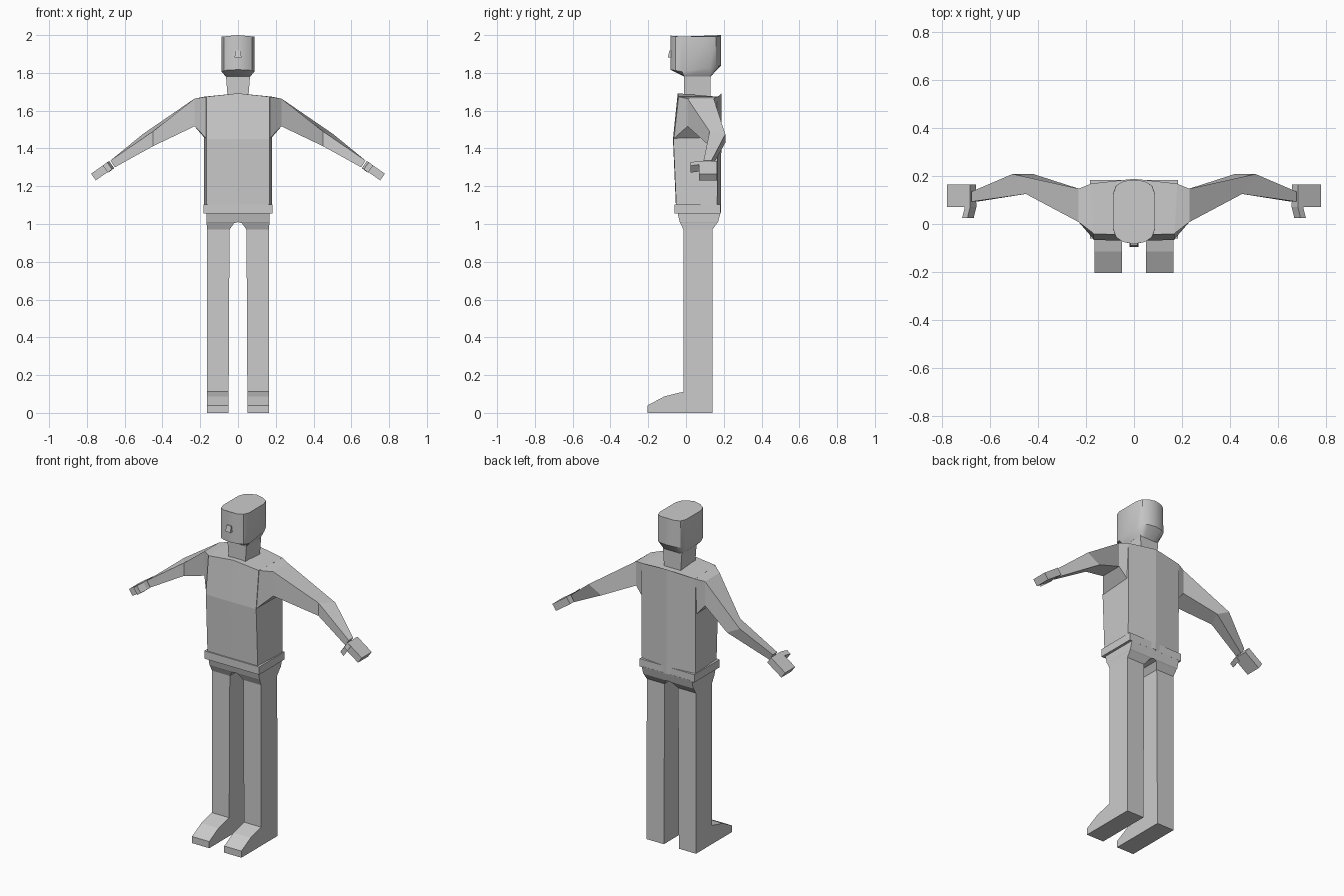
import bpy, bmesh, math

if "Cube" in bpy.data.objects:
    bpy.data.objects.remove(bpy.data.objects["Cube"])

grey = bpy.data.materials.new("plain grey")
grey.diffuse_color = (0.6, 0.6, 0.6, 1)
grey.use_nodes = True
grey.node_tree.nodes["Principled BSDF"].inputs["Base Color"].default_value = grey.diffuse_color


def loft(name, rings, mirror=False):
    """Skin a row of equal-length point rings and cap both ends."""
    bm = bmesh.new()
    vs = [[bm.verts.new(p) for p in r] for r in rings]
    n = len(rings[0])
    for a, b in zip(vs, vs[1:]):
        for i in range(n):
            j = (i + 1) % n
            bm.faces.new((a[i], a[j], b[j], b[i]))
    bm.faces.new(vs[0][::-1])
    bm.faces.new(vs[-1])
    bmesh.ops.remove_doubles(bm, verts=bm.verts, dist=0.0005)
    bmesh.ops.recalc_face_normals(bm, faces=bm.faces)
    me = bpy.data.meshes.new(name)
    bm.to_mesh(me)
    bm.free()
    me.materials.append(grey)
    ob = bpy.data.objects.new(name, me)
    bpy.context.collection.objects.link(ob)
    if mirror:
        ob.modifiers.new("mirror", "MIRROR").use_mirror_merge = False
    return ob


def rect(x0, x1, y0, y1, z):
    return [(x0, y0, z), (x1, y0, z), (x1, y1, z), (x0, y1, z)]


def slab(xz_top, xz_bottom, y0, y1):
    """Upright cross-section of a limb, tilted in the x-z plane."""
    (xt, zt), (xb, zb) = xz_top, xz_bottom
    return [(xt, y0, zt), (xb, y0, zb), (xb, y1, zb), (xt, y1, zt)]


# Torso: flat chest, shallow ridge down the back, sloping shoulders
def torso_ring(z, front, back, drop=0.0):
    w = 0.168
    return [(-w, front, z - drop), (0, front - 0.002, z), (w, front, z - drop),
            (w + 0.012, back - 0.02, z - drop), (0, back, z),
            (-w - 0.012, back - 0.02, z - drop)]


loft("torso", [torso_ring(1.06, -0.05, 0.185), torso_ring(1.45, -0.067, 0.187),
               torso_ring(1.692, -0.042, 0.188, 0.018)])
loft("belt", [rect(-0.183, 0.183, -0.06, 0.182, z) for z in (1.055, 1.102)])

# Neck
loft("neck", [rect(-0.055, 0.055, -0.01, 0.13, 1.67),
              rect(-0.064, 0.064, -0.01, 0.13, 1.79)])

# Head: rounded block narrowing under the jaw
half = [(0, -0.083), (0.045, -0.075), (0.075, -0.055), (0.088, -0.02),
        (0.088, 0.125), (0.075, 0.16), (0.045, 0.178), (0, 0.184)]
outline = half + [(-x, y) for x, y in half[-2:0:-1]]


def jaw(y):
    return 1.803 + (0.17 * max(0, -y) + 0.2 * max(0, y - 0.01))


head = loft("head", [
    [(x * 0.72, min(max(y, -0.01), 0.13), 1.78) for x, y in outline],
    [(x, y, jaw(y)) for x, y in outline],
    [(x * 0.99, y, 1.992 + 0.008 * (1 - abs(x) / 0.09)) for x, y in outline]])
bpy.context.view_layer.objects.active = head
head.select_set(True)
bpy.ops.object.shade_smooth_by_angle(angle=math.radians(35))

loft("nose", [rect(-0.018, 0.018, -0.096, -0.07, 1.882),
              rect(-0.014, 0.014, -0.088, -0.07, 1.918)])

# Arms: shoulder, upper arm, elbow and wrist sections
loft("arm", [
    [(0.165, -0.042, 1.674), (0.165, -0.067, 1.45),
     (0.172, 0.155, 1.45), (0.178, 0.168, 1.674)],
    slab((0.23, 1.664), (0.23, 1.517), 0.008, 0.147),
    [(0.45, 0.125, 1.49), (0.45, 0.125, 1.412),
     (0.42, 0.208, 1.43), (0.505, 0.208, 1.475)],
    slab((0.675, 1.336), (0.652, 1.3), 0.093, 0.135)], True)
loft("hand", [slab((0.683, 1.333), (0.658, 1.297), 0.07, 0.165),
              slab((0.778, 1.266), (0.753, 1.231), 0.07, 0.165)], True)


# Thumbs point forward and slightly outward
def thumb_ring(x, y, z):
    return [(x, y, z), (x + 0.026, y, z + 0.037),
            (x + 0.048, y, z + 0.019), (x + 0.022, y, z - 0.018)]


loft("thumb", [thumb_ring(0.656, 0.09, 1.296),
               thumb_ring(0.656, 0.07, 1.296),
               thumb_ring(0.667, 0.024, 1.29)], True)

# Legs: each carries its half of the hips, with a crotch gap between
loft("leg", [rect(0, 0.168, -0.045, 0.183, 1.06),
             rect(0, 0.167, -0.033, 0.17, 1.01),
             rect(0.02, 0.166, -0.03, 0.165, 1.005),
             rect(0.045, 0.164, -0.014, 0.14, 0.97),
             rect(0.05, 0.165, -0.014, 0.14, 0)], True)

# Feet: wedge profile from ankle to toe
foot = [(-0.014, 0), (-0.203, 0), (-0.203, 0.04), (-0.115, 0.087), (-0.014, 0.112)]
loft("foot", [[(x, y, z) for y, z in foot] for x in (0.05, 0.165)], True)
